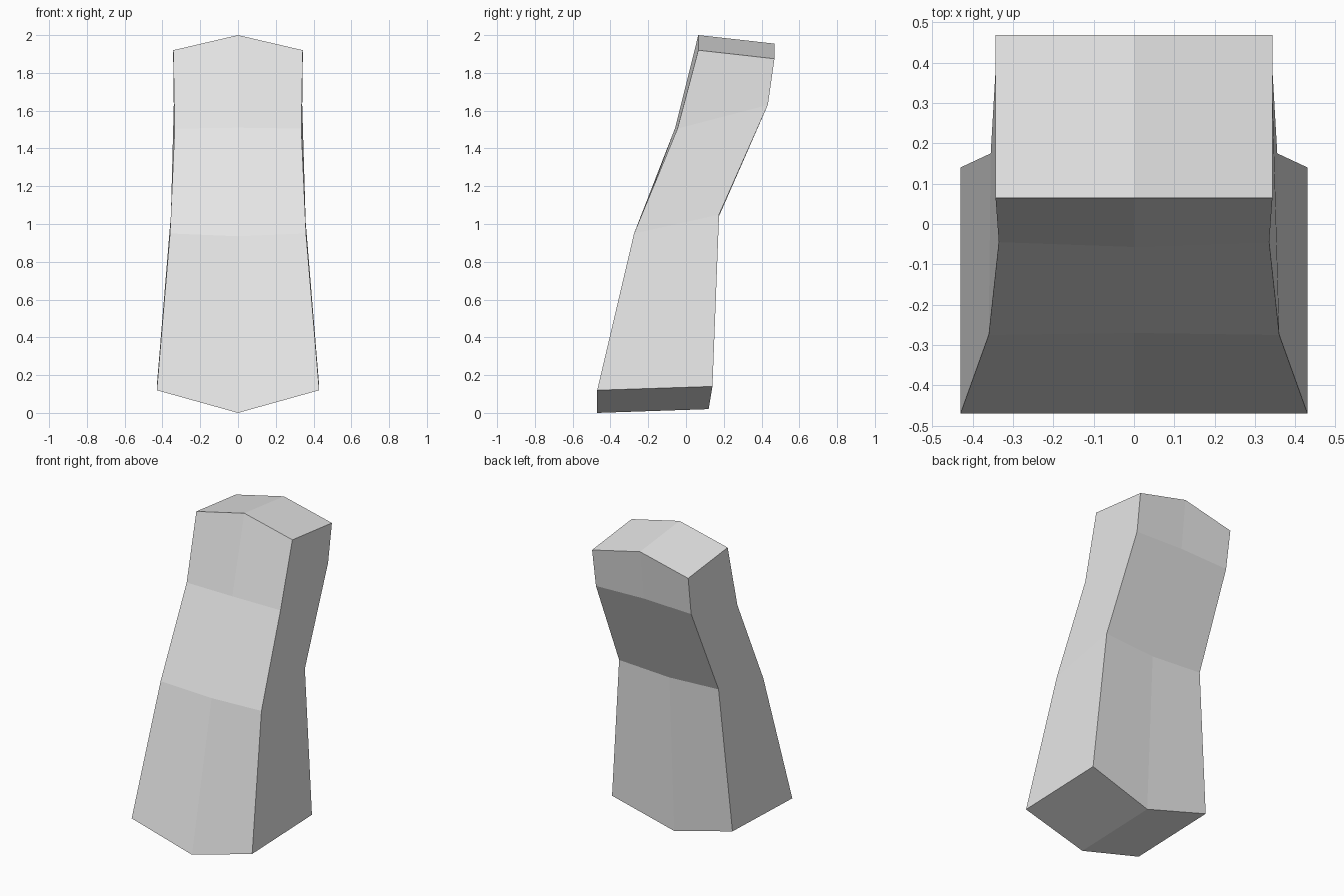
import bpy
import bmesh

cube = bpy.data.objects.get("Cube")
if cube:
    bpy.data.objects.remove(cube, do_unlink=True)

# Plain light grey material
grey = bpy.data.materials.new("light_grey")
grey.use_nodes = True
colour = (0.8, 0.8, 0.8, 1)
grey.diffuse_color = colour
grey.node_tree.nodes["Principled BSDF"].inputs["Base Color"].default_value = colour

# Each level: front corner (x, y, z), front ridge (y, z), back corner, back ridge
levels = [
    ((0.43, -0.47, 0.12), (-0.47, 0.0), (0.43, 0.14, 0.14), (0.12, 0.02)),
    ((0.36, -0.275, 0.95), (-0.27, 0.935), (0.355, 0.175, 1.05), (0.17, 1.03)),
    ((0.335, -0.045, 1.505), (-0.057, 1.51), (0.34, 0.433, 1.63), (0.433, 1.64)),
    ((0.343, 0.065, 1.92), (0.065, 2.0), (0.343, 0.468, 1.875), (0.468, 1.955)),
]


def ring(bm, front, front_mid, back, back_mid):
    """Six-point mirrored loop, counter-clockwise from above."""
    def mirror(p):
        return (-p[0], p[1], p[2])
    points = [mirror(front), (0, *front_mid), front,
              back, (0, *back_mid), mirror(back)]
    return [bm.verts.new(p) for p in points]


# Bent column body, skinned between levels
bm = bmesh.new()
rings = [ring(bm, *level) for level in levels]
for low, high in zip(rings, rings[1:]):
    for i in range(6):
        j = (i + 1) % 6
        bm.faces.new((low[i], low[j], high[j], high[i]))

# Ridged caps, two panels each
for r in (rings[0], rings[-1]):
    bm.faces.new((r[0], r[1], r[4], r[5]))
    bm.faces.new((r[1], r[2], r[3], r[4]))
bmesh.ops.recalc_face_normals(bm, faces=bm.faces)

mesh = bpy.data.meshes.new("bent_column")
bm.to_mesh(mesh)
bm.free()
mesh.materials.append(grey)
bpy.context.collection.objects.link(bpy.data.objects.new("bent_column", mesh))
